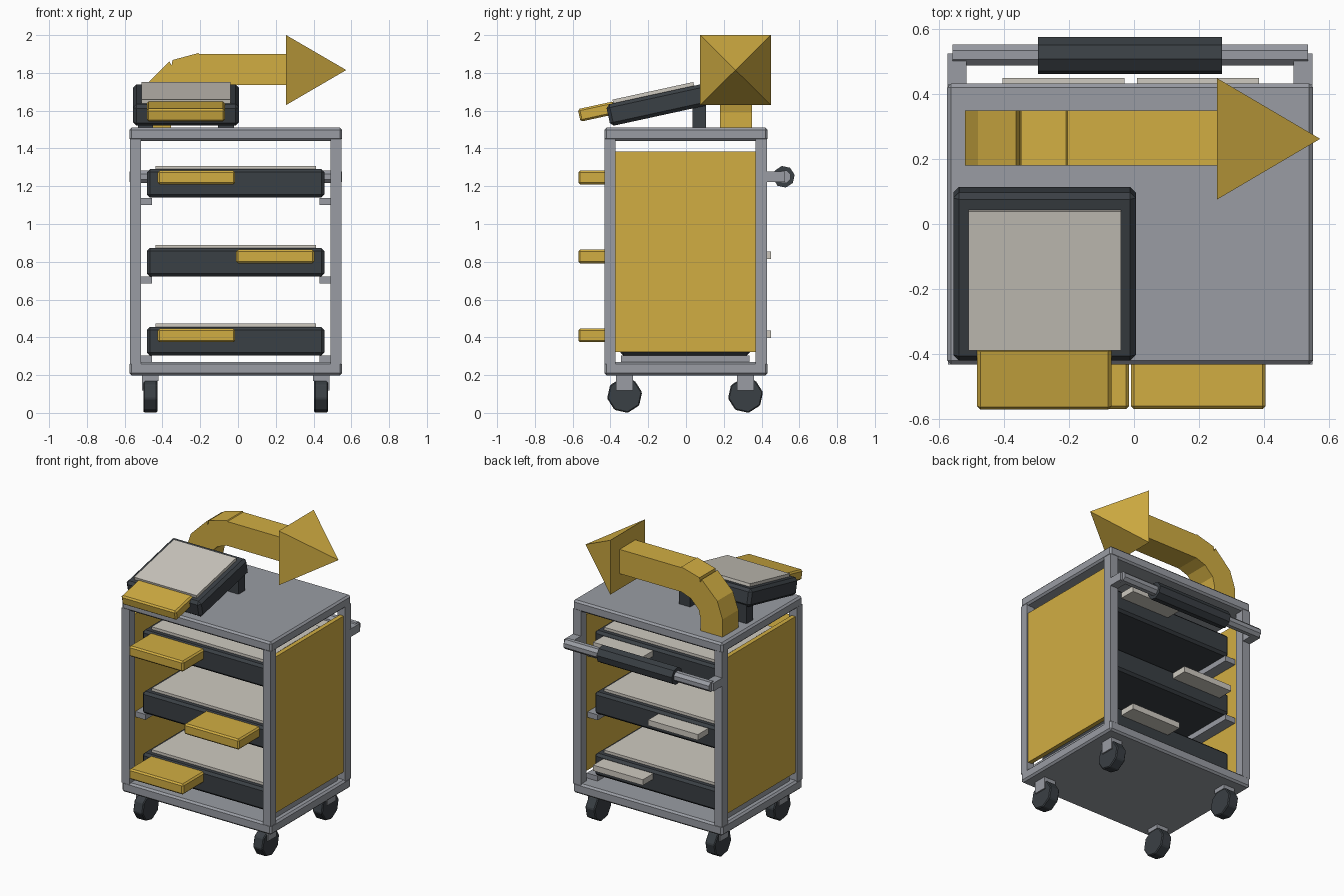
import bpy, bmesh
from math import radians, pi
from mathutils import Matrix, Vector

cube = bpy.data.objects.get("Cube")
if cube:
    bpy.data.objects.remove(cube, do_unlink=True)


def material(name, rgb):
    m = bpy.data.materials.new(name)
    m.use_nodes = True
    m.diffuse_color = (*rgb, 1)
    m.node_tree.nodes["Principled BSDF"].inputs["Base Color"].default_value = (*rgb, 1)
    return m


YELLOW = material("mustard yellow", (0.64, 0.42, 0.055))
GREY = material("steel grey", (0.32, 0.335, 0.37))
DARK = material("charcoal", (0.042, 0.05, 0.058))
PAPER = material("warm white", (0.62, 0.59, 0.53))


def finish(name, bm, mat, bevel=0):
    bmesh.ops.recalc_face_normals(bm, faces=bm.faces)
    mesh = bpy.data.meshes.new(name)
    bm.to_mesh(mesh)
    bm.free()
    mesh.materials.append(mat)
    ob = bpy.data.objects.new(name, mesh)
    bpy.context.collection.objects.link(ob)
    if bevel:
        mod = ob.modifiers.new("chamfer", "BEVEL")
        mod.width = bevel
        mod.segments = 1
    return ob


def box(name, x, y, z, mat, bevel=0):
    """Box from the (low, high) range on each axis."""
    bm = bmesh.new()
    bmesh.ops.create_cube(bm, size=1)
    for v in bm.verts:
        v.co = [sum(r) / 2 + c * (r[1] - r[0]) for r, c in zip((x, y, z), v.co)]
    return finish(name, bm, mat, bevel)


def rod(name, x, y, z, radius, mat, turn=0.0, bevel=0):
    """Eight-sided cylinder lying along x."""
    bm = bmesh.new()
    bmesh.ops.create_cone(bm, cap_ends=True, segments=8, radius1=radius,
                          radius2=radius, depth=x[1] - x[0])
    bm.transform(Matrix.Translation((sum(x) / 2, y, z))
                 @ Matrix.Rotation(turn, 4, "X") @ Matrix.Rotation(pi / 2, 4, "Y"))
    return finish(name, bm, mat, bevel)


CX = -0.012  # middle of the cart across x


def sided(side, a, b):
    """Range at distances a..b from the cart's middle, on the given side."""
    return tuple(sorted((CX + side * a, CX + side * b)))


# Base and top boards
for name, z in (("base_board", (0.198, 0.27)), ("top_board", (1.44, 1.51))):
    box(name, sided(1, -0.563, 0.563), (-0.432, 0.432), z, GREY, 0.012)

# Posts, side panels, tray rails, casters and push bar brackets
for side, label in ((1, "left"), (-1, "right")):
    for y, end in (((-0.432, -0.374), "front"), ((0.368, 0.43), "back")):
        box(f"{label}_{end}_post", sided(side, 0.502, 0.561), y, (0.26, 1.45), GREY)
    box(f"{label}_side_panel", sided(side, 0.52, 0.55), (-0.376, 0.37), (0.323, 1.385), YELLOW)
    for i in range(3):
        z = 0.267 + 0.417 * i
        box(f"{label}_tray_rail_{i + 1}", sided(side, 0.443, 0.525), (-0.345, 0.335),
            (z, z + 0.037), GREY)
    for y, end in ((-0.325, "front"), (0.315, "back")):
        rod(f"{label}_{end}_wheel", sided(side, 0.415, 0.488), y, 0.093, 0.094,
            DARK, radians(10), 0.006)
        box(f"{label}_{end}_caster_mount", sided(side, 0.41, 0.497), (y - 0.045, y + 0.045),
            (0.17, 0.2), GREY)
        box(f"{label}_{end}_caster_fork", sided(side, 0.48, 0.497), (y - 0.045, y + 0.045),
            (0.118, 0.2), GREY)
    box(f"{label}_bar_bracket", sided(side, 0.503, 0.562), (0.42, 0.525), (1.222, 1.277), GREY)

# Push bar with its grip
rod("push_bar", sided(1, -0.547, 0.547), 0.52, 1.25, 0.035, GREY, radians(22.5))
rod("push_bar_grip", sided(1, -0.283, 0.283), 0.518, 1.25, 0.058, DARK, radians(10))

# Three trays, with front handles and back tabs on alternating sides
for i in range(3):
    z = 0.304 + 0.418 * i
    box(f"tray_{i + 1}", (-0.483, 0.457), (-0.348, 0.338), (z, z + 0.15), DARK, 0.016)
    box(f"tray_{i + 1}_liner", (-0.437, 0.412), (-0.305, 0.295), (z + 0.14, z + 0.168), PAPER)
    mid = i == 1
    hx = (-0.01, 0.405) if mid else (-0.425, -0.015)
    tx = (-0.405, -0.03) if mid else (0.01, 0.385)
    box(f"tray_{i + 1}_handle", hx, (-0.57, -0.33), (z + 0.07, z + 0.142), YELLOW, 0.01)
    box(f"tray_{i + 1}_back_tab", tx, (0.32, 0.45), (z + 0.093, z + 0.132), PAPER)

# Tilted tray on the top board, modelled flat and then tilted
tilted = [
    box("tilted_tray", (-0.556, 0.006), (-0.265, 0.265), (-0.058, 0.058), DARK, 0.018),
    box("tilted_tray_liner", (-0.51, -0.04), (-0.225, 0.213), (0.04, 0.078), PAPER),
    box("tilted_tray_handle", (-0.483, -0.07), (-0.415, -0.22), (0.0, 0.068), YELLOW, 0.01),
]
tilt = Matrix.Translation((0, -0.153, 1.63)) @ Matrix.Rotation(radians(12.3), 4, "X")
for ob in tilted:
    ob.data.transform(tilt)
for x, label in (((-0.53, -0.45), "right"), ((-0.105, -0.02), "left")):
    box(f"tilted_tray_{label}_leg", x, (0.035, 0.105), (1.505, 1.645), DARK)

# Bent arrow shaft: side profile extruded along y
profile = [(-0.52, 1.5), (-0.52, 1.63), (-0.48, 1.745), (-0.363, 1.86), (-0.352, 1.838),
           (-0.347, 1.868), (-0.21, 1.905), (-0.205, 1.9), (0.26, 1.9), (0.26, 1.735),
           (-0.21, 1.735), (-0.28, 1.71), (-0.34, 1.65), (-0.355, 1.59), (-0.355, 1.5)]
bm = bmesh.new()
face = bm.faces.new([bm.verts.new((x, 0.18, z)) for x, z in profile])
new = bmesh.ops.extrude_face_region(bm, geom=[face])["geom"]
bmesh.ops.translate(bm, vec=(0, 0.17, 0),
                    verts=[g for g in new if isinstance(g, bmesh.types.BMVert)])
if face.is_valid is False or not any(all(abs(v.co.y - 0.18) < 1e-4 for v in f.verts) for f in bm.faces):
    bm.faces.new([v for v in bm.verts if abs(v.co.y - 0.18) < 1e-4])
finish("arrow_shaft", bm, YELLOW)

# Arrow head: square pyramid pointing to the side
bm = bmesh.new()
base = [bm.verts.new((0.255, 0.262 + a * 0.187, 1.815 + b * 0.185))
        for a, b in ((-1, -1), (1, -1), (1, 1), (-1, 1))]
tip = bm.verts.new(Vector((0.573, 0.262, 1.815)))
bm.faces.new(base)
for i in range(4):
    bm.faces.new((base[i], base[(i + 1) % 4], tip))
finish("arrow_head", bm, YELLOW)
